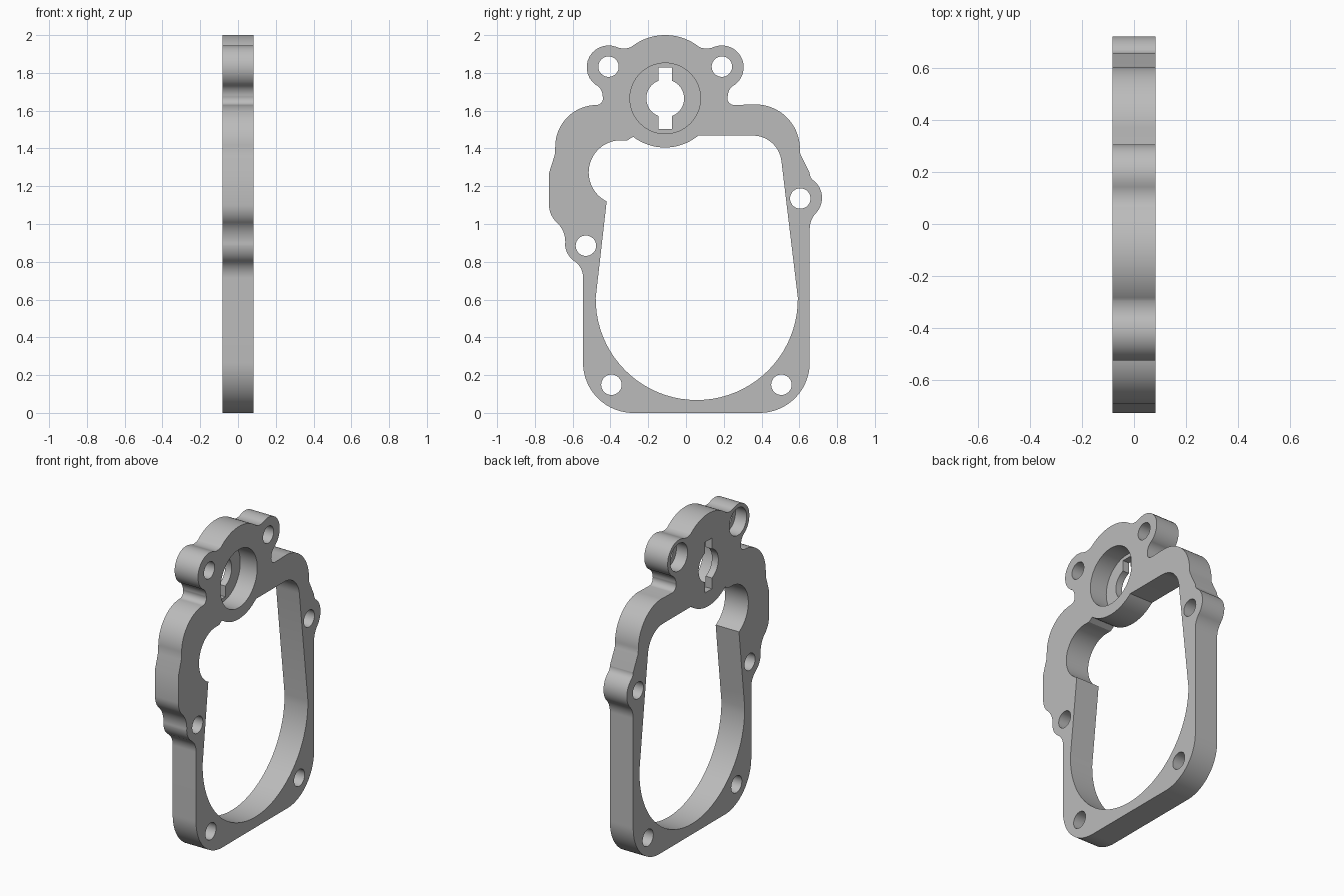
import bpy
import bmesh
import math
from mathutils import Vector

if "Cube" in bpy.data.objects:
    bpy.data.objects.remove(bpy.data.objects["Cube"])

HALF = 0.083      # half thickness of the plate
AXIS = -0.11      # symmetry line of the upper boss
OVER = 0.05       # how far cutters pass through the plate


def arc(a, m, b, steps=16):
    """Points after a, up to b, on the circle through a, m and b."""
    a, m, b = Vector(a), Vector(m), Vector(b)
    u, v = m - a, b - a
    d = 2 * u.cross(v)
    c = a + Vector((v.y * u.dot(u) - u.y * v.dot(v),
                    u.x * v.dot(v) - v.x * u.dot(u))) / d
    r = (a - c).length
    start = math.atan2(a.y - c.y, a.x - c.x)
    sweep = (math.atan2(b.y - c.y, b.x - c.x) - start) % math.tau
    if d < 0:
        sweep -= math.tau
    return [(c.x + r * math.cos(start + sweep * i / steps),
             c.y + r * math.sin(start + sweep * i / steps))
            for i in range(1, steps + 1)]


def trace(start, moves):
    """A move is an end point (line) or a mid and end point pair (arc)."""
    pts = [start]
    for mv in moves:
        if isinstance(mv[0], tuple):
            big = math.dist(pts[-1], mv[1]) > 0.3
            pts += arc(pts[-1], mv[0], mv[1], 40 if big else 14)
        else:
            pts.append(mv)
    return pts


def circle(y, z, r, n=48):
    return [(y + r * math.cos(math.tau * i / n),
             z + r * math.sin(math.tau * i / n)) for i in range(n)]


def box(y0, y1, z0, z1):
    return [(y0, z0), (y1, z0), (y1, z1), (y0, z1)]


def prism(name, pts, x0, x1):
    """Extrude a side profile along x."""
    bm = bmesh.new()
    face = bm.faces.new([bm.verts.new((x0, y, z)) for y, z in pts])
    new = bmesh.ops.extrude_face_region(bm, geom=[face])["geom"]
    bmesh.ops.translate(bm, vec=(x1 - x0, 0, 0),
                        verts=[g for g in new if isinstance(g, bmesh.types.BMVert)])
    bmesh.ops.recalc_face_normals(bm, faces=bm.faces)
    mesh = bpy.data.meshes.new(name)
    bm.to_mesh(mesh)
    bm.free()
    ob = bpy.data.objects.new(name, mesh)
    bpy.context.collection.objects.link(ob)
    return ob


def mirror(p):
    return (2 * AXIS - p[0], p[1])


# Symmetric head: neck fillets and bolt ears on both sides of the crown
neck0, neck1, neck2 = (-0.473, 1.63), (-0.446, 1.645), (-0.441, 1.677)
neck3, ear0, ear1 = (-0.45, 1.71), (-0.48, 1.738), (-0.51, 1.888)
ear2, dip, crown = (-0.367, 1.937), (-0.33, 1.929), (-0.29, 1.937)
head = [(neck1, neck2), (neck3, ear0), (ear1, ear2), (dip, crown),
        ((AXIS, 2.0), mirror(crown)),
        (mirror(dip), mirror(ear2)), (mirror(ear1), mirror(ear0)),
        (mirror(neck3), mirror(neck2)), (mirror(neck1), mirror(neck0))]

# Outer outline, clockwise from the bottom
outline = trace((-0.28, 0), [
    ((-0.467, 0.078), (-0.545, 0.27)), (-0.545, 0.71),
    ((-0.557, 0.766), (-0.59, 0.803)), ((-0.625, 0.84), (-0.64, 0.89)),
    ((-0.65, 0.96), (-0.68, 1.005)), ((-0.714, 1.05), (-0.725, 1.10)),
    (-0.725, 1.27), (-0.695, 1.365), (-0.692, 1.41),
    ((-0.627, 1.566), neck0),
    *head,
    (0.37, 1.633), ((0.534, 1.564), (0.603, 1.40)), (0.605, 1.37),
    (0.655, 1.27), ((0.66, 1.248), (0.672, 1.233)),
    ((0.72, 1.135), (0.69, 1.06)), ((0.664, 1.02), (0.655, 0.97)),
    (0.655, 0.27), ((0.577, 0.078), (0.39, 0)),
])

# Central window
window = trace((-0.478, 0.61), [
    (-0.42, 1.12), ((-0.515, 1.27), (-0.335, 1.443)), (-0.31, 1.443),
    (-0.28, 1.462), ((AXIS, 1.405), (0.065, 1.468)), (0.36, 1.468),
    ((0.46, 1.425), (0.505, 1.335)), (0.592, 0.61),
    ((0.056, 0.068), (-0.478, 0.61)),
])[:-1]

plate = prism("gasket_plate", outline, -HALF, HALF)

LOW, HIGH = -HALF - OVER, HALF + OVER
ears = [(-0.41, 1.833), (0.19, 1.833)]
bolts = ears + [(0.605, 1.135), (-0.53, 0.885), (-0.395, 0.149), (0.505, 0.149)]
HUB = 1.665

cutters = [prism("window_cutter", window, LOW, HIGH)]
# Bolt holes, with counterbores on the ears
cutters += [prism("bolt_hole_cutter", circle(*b, 0.054), LOW, HIGH) for b in bolts]
cutters += [prism("counterbore_cutter", circle(*e, 0.088), LOW, -HALF + 0.08) for e in ears]
# Round pocket with a keyed hole through its floor
cutters += [
    prism("pocket_cutter", circle(AXIS, HUB, 0.187, 64), -HALF + 0.045, HIGH),
    prism("hub_hole_cutter", circle(AXIS, HUB, 0.1), LOW, HIGH),
    prism("key_slot_cutter", box(AXIS - 0.035, AXIS + 0.035, 1.502, 1.828), LOW, HIGH),
]
for cutter in cutters:
    cutter.hide_render = True
    mod = plate.modifiers.new(cutter.name, "BOOLEAN")
    mod.operation = "DIFFERENCE"
    mod.solver = "EXACT"
    mod.object = cutter

# Bake the cuts and discard the cutters
bpy.context.view_layer.update()
graph = bpy.context.evaluated_depsgraph_get()
baked = bpy.data.meshes.new_from_object(plate.evaluated_get(graph))
plate.modifiers.clear()
plate.data = baked
for cutter in cutters:
    bpy.data.objects.remove(cutter)

# Single grey metal
grey = bpy.data.materials.new("plain_grey")
grey.use_nodes = True
colour = (0.5, 0.5, 0.5, 1)
grey.diffuse_color = colour
grey.node_tree.nodes["Principled BSDF"].inputs["Base Color"].default_value = colour
plate.data.materials.clear()
plate.data.materials.append(grey)

bpy.ops.object.select_all(action="DESELECT")
plate.select_set(True)
bpy.context.view_layer.objects.active = plate
bpy.ops.object.shade_smooth_by_angle(angle=math.radians(30))
